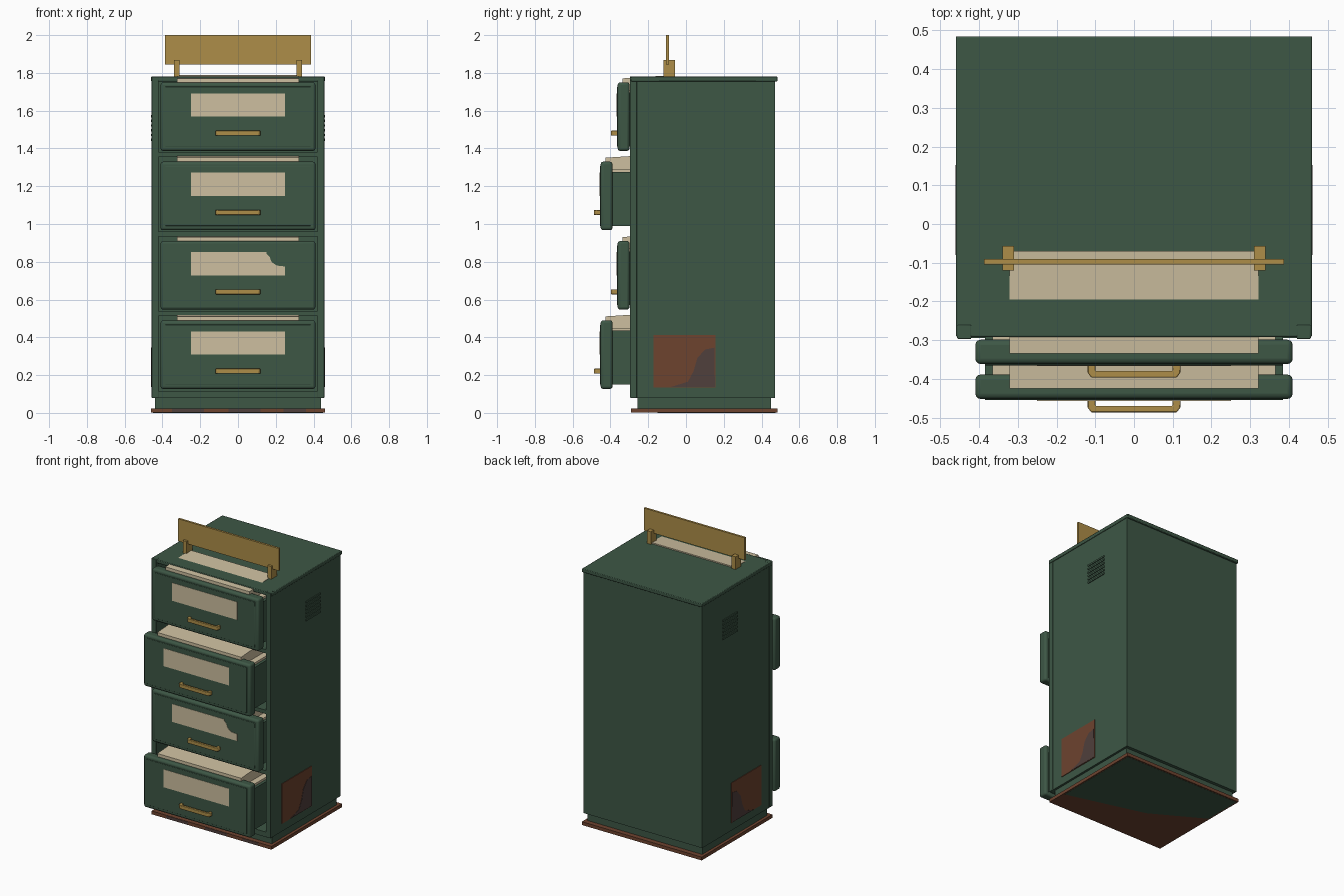
import bpy, bmesh, math
from mathutils import Vector

if "Cube" in bpy.data.objects:
    bpy.data.objects.remove(bpy.data.objects["Cube"])


def material(name, rgb):
    m = bpy.data.materials.new(name)
    m.diffuse_color = (*rgb, 1)
    m.use_nodes = True
    m.node_tree.nodes["Principled BSDF"].inputs["Base Color"].default_value = m.diffuse_color
    return m


GREEN = material("dark green paint", (0.047, 0.095, 0.060))
CREAM = material("cream paper", (0.61, 0.52, 0.35))
BRASS = material("brass", (0.42, 0.27, 0.065))
RUST = material("rust", (0.155, 0.056, 0.028))
STAIN = material("dark stain", (0.080, 0.050, 0.045))


def finish(name, bm, mat, bevel=0.0, segments=2):
    bmesh.ops.recalc_face_normals(bm, faces=bm.faces)
    me = bpy.data.meshes.new(name)
    bm.to_mesh(me)
    bm.free()
    me.materials.append(mat)
    ob = bpy.data.objects.new(name, me)
    bpy.context.collection.objects.link(ob)
    if bevel:
        mod = ob.modifiers.new("edge", 'BEVEL')
        mod.width = bevel
        mod.segments = segments
        bpy.ops.object.select_all(action='DESELECT')
        ob.select_set(True)
        bpy.context.view_layer.objects.active = ob
        bpy.ops.object.shade_smooth_by_angle(angle=math.radians(35))
    return ob


def box(name, x, y, z, mat, bevel=0.0, segments=2):
    """Box given by its (min, max) on each axis."""
    bm = bmesh.new()
    bmesh.ops.create_cube(bm, size=1)
    for v in bm.verts:
        v.co = Vector([(r[0] + r[1]) / 2 + c * (r[1] - r[0])
                       for r, c in zip((x, y, z), v.co)])
    return finish(name, bm, mat, bevel, segments)


def prism(name, points, axis, lo, hi, mat, bevel=0.0):
    """Extrude a 2D outline along axis 0, 1 or 2."""
    bm = bmesh.new()

    def place(p, t):
        co = list(p)
        co.insert(axis, t)
        return co
    face = bm.faces.new([bm.verts.new(place(p, lo)) for p in points])
    out = bmesh.ops.extrude_face_region(bm, geom=[face])
    for v in out["geom"]:
        if isinstance(v, bmesh.types.BMVert):
            v.co[axis] = hi
    return finish(name, bm, mat, bevel)


def span(s, a, b):
    return tuple(sorted((s * a, s * b)))


TOPS = (1.75, 1.33, 0.91, 0.49)      # top edge of each drawer front
PULL = (0.0, -0.09, 0.0, -0.09)      # how far each drawer is pulled out

# Cabinet shell
for s, side in ((-1, "left"), (1, "right")):
    box(side + "_side_panel", span(s, 0.42, 0.455), (-0.285, 0.47), (0.08, 1.775), GREEN)
    box(side + "_front_post", span(s, 0.42, 0.457), (-0.297, -0.26), (0.08, 1.781), GREEN, 0.003)
box("back_panel", (-0.455, 0.455), (0.44, 0.472), (0.08, 1.775), GREEN)
box("floor_panel", (-0.455, 0.455), (-0.295, 0.472), (0.08, 0.115), GREEN)
box("top_panel", (-0.46, 0.46), (-0.292, 0.485), (1.755, 1.78), GREEN, 0.004)
for top in TOPS[1:]:
    box("divider_rail", (-0.42, 0.42), (-0.295, 0.44), (top + 0.024, top + 0.05), GREEN)

# Plinth and rusted base
box("plinth", (-0.44, 0.44), (-0.257, 0.45), (0.02, 0.08), GREEN)
box("rusted_base", (-0.46, 0.46), (-0.29, 0.485), (0.001, 0.024), RUST)
prism("underside_paint", [(0.45, -0.15), (0.45, 0.475), (-0.45, 0.475), (-0.45, 0.2),
                          (-0.1, 0.0)], 2, 0, 0.002, GREEN)
for a, b in ((-0.35, -0.18), (-0.05, 0.12), (0.24, 0.36)):
    box("base_stain", (a, b), (-0.292, -0.28), (0.003, 0.022), STAIN)

# Louvres and rust patches, both sides
patch_stain = [(-0.08, 0.137), (0.01, 0.165), (0.04, 0.22), (0.06, 0.29),
               (0.10, 0.335), (0.15, 0.345), (0.153, 0.137)]
for s, side in ((-1, "left"), (1, "right")):
    for i in range(6):
        z = 1.44 + 0.025 * i
        box(side + "_louvre", span(s, 0.45, 0.4605), (0.09, 0.25), (z, z + 0.012), GREEN)
    box(side + "_rust_patch", span(s, 0.452, 0.459), (-0.172, 0.155), (0.135, 0.412), RUST)
    prism(side + "_patch_stain", patch_stain, 0, s * 0.455, s * 0.461, STAIN)

# Drawers
handle = [(-0.12, 0.005), (-0.12, -0.022), (-0.11, -0.035), (0.11, -0.035), (0.12, -0.022),
          (0.12, 0.005), (0.10, 0.005), (0.10, -0.018), (-0.10, -0.018), (-0.10, 0.005)]
for i, (t, o) in enumerate(zip(TOPS, PULL)):
    f = -0.362 + o                    # front plane of this drawer
    box("drawer_front", (-0.41, 0.41), (f, f + 0.063), (t - 0.363, t), GREEN, 0.014, 3)
    box("drawer_raised_panel", (-0.385, 0.385), (f - 0.003, f + 0.01),
        (t - 0.34, t - 0.023), GREEN, 0.002)
    box("drawer_box", (-0.385, 0.385), (f + 0.05, 0.42 + o), (t - 0.34, t - 0.055), GREEN)
    box("drawer_lining_sheet", (-0.365, 0.365), (f + 0.06, 0.40 + o), (t - 0.056, t - 0.04), CREAM)
    # slanted pile of paper resting over the front edge
    pile = [(-0.335, t + 0.021), (-0.07, t + 0.038), (-0.07, t - 0.042),
            (-0.30, t - 0.042), (-0.305, t - 0.005), (-0.335, t - 0.003)]
    prism("paper_pile", [(y + o, z) for y, z in pile], 0, -0.322, 0.322, CREAM)
    # label, torn on the third drawer
    label = [(-0.25, t - 0.182), (0.25, t - 0.182), (0.25, t - 0.058), (-0.25, t - 0.058)]
    if i == 2:
        label[2:3] = [(0.25, t - 0.135), (0.205, t - 0.13), (0.178, t - 0.112),
                      (0.168, t - 0.085), (0.152, t - 0.068), (0.15, t - 0.058)]
    prism("label_card", label, 1, f - 0.005, f, CREAM)
    prism("drawer_handle", [(x, y + f) for x, y in handle], 2, t - 0.282, t - 0.256, BRASS, 0.003)

# Brass sign on top
box("sign_plate", (-0.387, 0.387), (-0.105, -0.09), (1.845, 2.0), BRASS)
for s in (-1, 1):
    box("sign_post", span(s, 0.31, 0.34), (-0.12, -0.057), (1.77, 1.868), BRASS)
